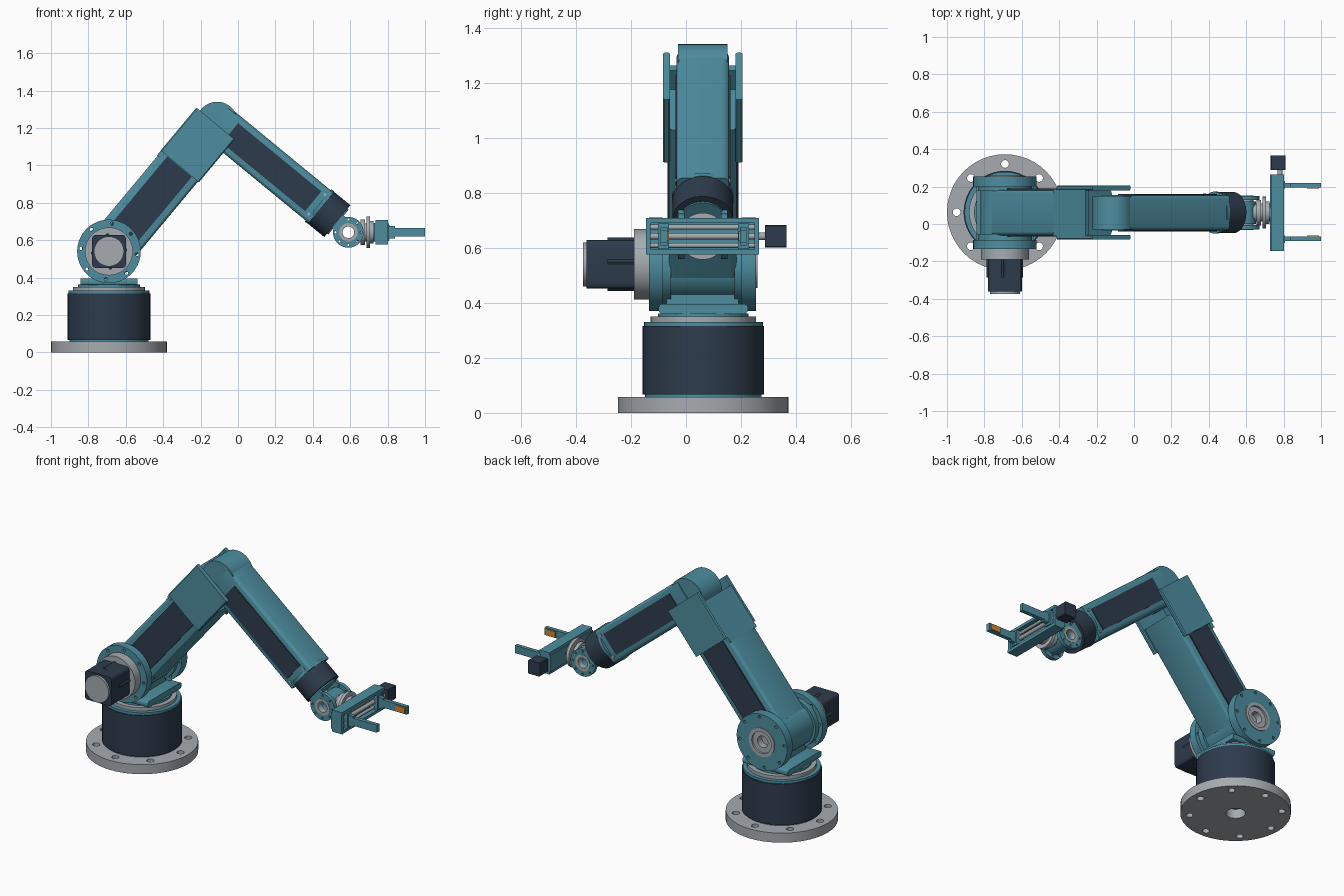
import bpy, bmesh, math
from mathutils import Matrix, Vector

if "Cube" in bpy.data.objects:
    bpy.data.objects.remove(bpy.data.objects["Cube"])

def material(name, rgb):
    m = bpy.data.materials.new(name)
    m.diffuse_color = (*rgb, 1)
    m.use_nodes = True
    m.node_tree.nodes["Principled BSDF"].inputs["Base Color"].default_value = m.diffuse_color
    return m

TEAL = material("teal paint", (0.075, 0.27, 0.35))
NAVY = material("dark navy", (0.027, 0.044, 0.073))
GREY = material("light grey metal", (0.38, 0.41, 0.44))
ORANGE = material("orange pad", (0.62, 0.25, 0.035))

CY = 0.061                                   # depth of the arm's middle plane
SHOULDER, ELBOW, WRIST = (-0.69, CY, 0.54), (-0.112, CY, 1.23), (0.59, CY, 0.642)

def frame(origin, pitch=0):
    return Matrix.Translation(origin) @ Matrix.Rotation(math.radians(pitch), 4, 'Y')

WORLD = Matrix.Identity(4)
UPPER, FORE, HAND = frame(SHOULDER, -50.2), frame(ELBOW, 39.4), frame(WRIST)
BASE = frame((-0.69, 0.063, 0))
TURN = {'Z': WORLD, 'Y': Matrix.Rotation(-math.pi / 2, 4, 'X'),
        'X': Matrix.Rotation(math.pi / 2, 4, 'Y')}

def finish(name, mesh, mat, smooth=False):
    mesh.materials.clear()
    mesh.materials.append(mat)
    ob = bpy.data.objects.new(name, mesh)
    bpy.context.collection.objects.link(ob)
    if smooth:
        bpy.ops.object.select_all(action='DESELECT')
        bpy.context.view_layer.objects.active = ob
        ob.select_set(True)
        bpy.ops.object.shade_smooth_by_angle(angle=math.radians(30))
    return ob

def disc(name, mat, M, axis, a, b, r, hole=0, bolts=0, ring=0, bolt_r=0.01, start=0.0):
    """Round plate from a to b along an axis, with a bore and a ring of bolt holes."""
    cu = bpy.data.curves.new(name, 'CURVE')
    cu.dimensions, cu.fill_mode, cu.extrude = '2D', 'BOTH', (b - a) / 2
    loops = [(0, 0, r, 48)]
    if hole:
        loops.append((0, 0, hole, 32))
    for i in range(bolts):
        t = start + 2 * math.pi * i / bolts
        loops.append((ring * math.cos(t), ring * math.sin(t), bolt_r, 12))
    for cx, cy, rad, n in loops:
        sp = cu.splines.new('POLY')
        sp.points.add(n - 1)
        sp.use_cyclic_u = True
        for i, p in enumerate(sp.points):
            t = 2 * math.pi * i / n
            p.co = (cx + rad * math.cos(t), cy + rad * math.sin(t), 0, 1)
    tmp = bpy.data.objects.new("tmp", cu)
    bpy.context.collection.objects.link(tmp)
    dg = bpy.context.evaluated_depsgraph_get()
    mesh = bpy.data.meshes.new_from_object(tmp.evaluated_get(dg))
    bpy.data.objects.remove(tmp)
    bm = bmesh.new()
    bm.from_mesh(mesh)
    bmesh.ops.remove_doubles(bm, verts=bm.verts, dist=1e-5)
    bmesh.ops.recalc_face_normals(bm, faces=bm.faces)
    bm.transform(M @ TURN[axis] @ Matrix.Translation((0, 0, (a + b) / 2)))
    bm.to_mesh(mesh)
    bm.free()
    return finish(name, mesh, mat, True)

def box(name, mat, M, lo, hi, bevel=0, axis=None, segs=3):
    """Box between two corners; bevel all edges or only those along one axis."""
    lo, hi = Vector(lo), Vector(hi)
    bm = bmesh.new()
    bmesh.ops.create_cube(bm, size=1)
    for v in bm.verts:
        v.co = Vector(c * (h - l) + (h + l) / 2 for c, l, h in zip(v.co, lo, hi))
    if bevel:
        edges = [e for e in bm.edges if axis is None or
                 abs((e.verts[0].co - e.verts[1].co).normalized()[axis]) > 0.9]
        bmesh.ops.bevel(bm, geom=edges, offset=bevel, segments=segs, profile=0.5, affect='EDGES')
    bm.transform(M)
    mesh = bpy.data.meshes.new(name)
    bm.to_mesh(mesh)
    bm.free()
    return finish(name, mesh, mat, bevel > 0)

# Base: bolted flange, drum and turntable
disc("base_flange", GREY, BASE, 'Z', 0, 0.058, 0.31, 0.055, 8, 0.258, 0.021)
disc("drum_lower_ring", TEAL, BASE, 'Z', 0.058, 0.07, 0.212)
disc("base_drum", NAVY, BASE, 'Z', 0.066, 0.315, 0.221)
disc("drum_upper_ring", TEAL, BASE, 'Z', 0.315, 0.33, 0.216)
disc("turntable_bearing", GREY, BASE, 'Z', 0.33, 0.35, 0.192)
disc("turntable_plate", TEAL, BASE, 'Z', 0.35, 0.362, 0.165)
box("shoulder_saddle", TEAL, WORLD, (-0.843, -0.1, 0.36), (-0.538, 0.225, 0.396), 0.014, 0)
box("saddle_block", TEAL, WORLD, (-0.76, -0.07, 0.39), (-0.62, 0.19, 0.45))

# Shoulder joint
disc("shoulder_drum", TEAL, UPPER, 'Y', -0.136, 0.136, 0.13)
disc("shoulder_disc_front", TEAL, UPPER, 'Y', -0.195, -0.147, 0.17, 0.05, 8, 0.15, 0.009, 0.2)
disc("shoulder_disc_rear", TEAL, UPPER, 'Y', 0.14, 0.194, 0.17, 0.085, 8, 0.15, 0.009, 0.2)
for s, y in (("front", -0.142), ("rear", 0.137)):
    disc("shoulder_spacer_" + s, GREY, UPPER, 'Y', y - 0.008, y + 0.008, 0.1)
disc("shoulder_bearing", GREY, UPPER, 'Y', 0.14, 0.198, 0.086, 0.066)
disc("shoulder_bearing_core", GREY, UPPER, 'Y', 0.14, 0.186, 0.066, 0.035)
S = frame(SHOULDER)
disc("shoulder_motor_flange", GREY, S, 'Y', -0.25, -0.195, 0.128)
box("shoulder_motor", NAVY, S, (-0.09, -0.422, -0.088), (0.09, -0.25, 0.088), 0.018, 1)
disc("shoulder_motor_cap", GREY, S, 'Y', -0.436, -0.42, 0.08)

# Upper arm: beam, dark side panels and fork cheeks
box("upper_arm_beam", TEAL, UPPER, (0.04, -0.122, -0.127), (0.74, 0.122, 0.127), 0.02, 0)
box("upper_arm_cover", TEAL, UPPER, (0.56, -0.125, 0.105), (0.83, 0.125, 0.132))
for s, n in ((-1, "front"), (1, "rear")):
    a, b = sorted((s * 0.115, s * 0.129))
    box("upper_arm_panel_" + n, NAVY, UPPER, (0.12, a, -0.085), (0.59, b, 0.085))
    a, b = sorted((s * 0.119, s * 0.145))
    box("fork_cheek_" + n, TEAL, UPPER, (0.592, a, -0.133), (0.89, b, 0.133), 0.006, 0, 1)
    a, b = sorted((s * 0.115, s * 0.149))
    disc("elbow_disc_" + n, TEAL, UPPER, 'Y', a, b, 0.145, 0.078, 8, 0.125, 0.008, 0.2)
    disc("elbow_bearing_" + n, GREY, UPPER, 'Y', *sorted((s * 0.09, s * 0.15)), 0.079, 0.058)
    disc("elbow_bearing_core_" + n, GREY, UPPER, 'Y', *sorted((s * 0.09, s * 0.142)), 0.058, 0.022)

# Elbow drive
disc("elbow_motor_flange", GREY, UPPER, 'Y', -0.195, -0.149, 0.105)
box("elbow_motor", NAVY, UPPER, (-0.071, -0.346, -0.071), (0.071, -0.195, 0.071), 0.006, 1, 2)
disc("elbow_drum", TEAL, FORE, 'Y', -0.09, 0.09, 0.11)

# Forearm: beam, side panels and round collar
box("forearm_beam", TEAL, FORE, (0, -0.095, -0.105), (0.72, 0.095, 0.105), 0.022, 0)
for s, n in ((-1, "front"), (1, "rear")):
    box("forearm_panel_" + n, NAVY, FORE, (0.09, *sorted((s * 0.09, s * 0.1)), 0)[:2] + (-0.068,),
        (0.665, max(s * 0.09, s * 0.1), 0.068))
    for z in (-0.085, 0.085):
        disc("forearm_bolt", GREY, FORE @ Matrix.Translation((0.69, 0, z * 0.8)), 'Y',
             *sorted((s * 0.09, s * 0.101)), 0.008)
disc("forearm_end_ring", TEAL, FORE, 'X', 0.70, 0.718, 0.112)
disc("forearm_collar", NAVY, FORE, 'X', 0.715, 0.832, 0.11)
disc("collar_cap", TEAL, FORE, 'X', 0.83, 0.84, 0.085)

# Wrist: two lugs with bored discs around a hub
for s, n in ((-1, "front"), (1, "rear")):
    a, b = sorted((s * 0.066, s * 0.09))
    box("wrist_lug_" + n, TEAL, FORE, (0.82, a, -0.045), (0.868, b, 0.045))
    disc("wrist_disc_" + n, TEAL, HAND, 'Y', a, b, 0.082, 0.048, 8, 0.068, 0.006)
    disc("wrist_bearing_" + n, GREY, HAND, 'Y', *sorted((s * 0.06, s * 0.092)), 0.049, 0.031)
disc("wrist_hub", TEAL, HAND, 'Y', -0.06, 0.06, 0.062, 0.031)
disc("wrist_stem", GREY, HAND, 'X', 0.045, 0.14, 0.048)
disc("wrist_roll_collar", GREY, HAND, 'X', 0.066, 0.088, 0.068)
disc("wrist_roll_flange", GREY, HAND, 'X', 0.098, 0.116, 0.085)
disc("tool_flange", GREY, HAND, 'X', 0.116, 0.135, 0.06)

# Gripper: frame with guide rods, seen from the front as an open tray
G = frame((0, 0, 0.642))
box("gripper_back", TEAL, G, (0.728, -0.145, -0.05), (0.746, 0.265, 0.05))
for z, n in ((-0.057, "lower"), (0.057, "upper")):
    box("gripper_rail_" + n, TEAL, G, (0.735, -0.145, z - 0.009), (0.802, 0.265, z + 0.009))
for y, n in ((-0.137, "left"), (0.257, "right")):
    box("gripper_end_" + n, TEAL, G, (0.735, y - 0.008, -0.06), (0.8, y + 0.008, 0.06))
R = frame((0.78, 0, 0.642))
for z, r in ((-0.033, 0.009), (0, 0.012), (0.033, 0.009)):
    disc("guide_rod", GREY, R @ Matrix.Translation((0, 0, z)), 'Y', -0.14, 0.26, r)
disc("gripper_motor_shaft", GREY, R, 'Y', 0.26, 0.292, 0.014)
box("gripper_motor", NAVY, G, (0.73, 0.288, -0.041), (0.81, 0.365, 0.041), 0.004, 1, 1)

# Carriages, fingers and grip pads
for s, n in ((-1, "left"), (1, "right")):
    F = frame((0, CY + 0.003, 0.642))
    box("carriage_" + n, TEAL, F, (0.755, *sorted((s * 0.125, s * 0.165)), 0)[:2] + (-0.046,),
        (0.808, max(s * 0.125, s * 0.165), 0.046))
    a, b = sorted((s * 0.132, s * 0.156))
    box("finger_base_" + n, TEAL, F, (0.8, a, -0.033), (0.84, b, 0.033))
    box("finger_" + n, TEAL, F, (0.83, a, -0.023), (1.0, b, 0.023))
    a, b = sorted((s * 0.126, s * 0.133))
    box("grip_pad_" + n, ORANGE, F, (0.925, a, -0.018), (0.99, b, 0.018))
